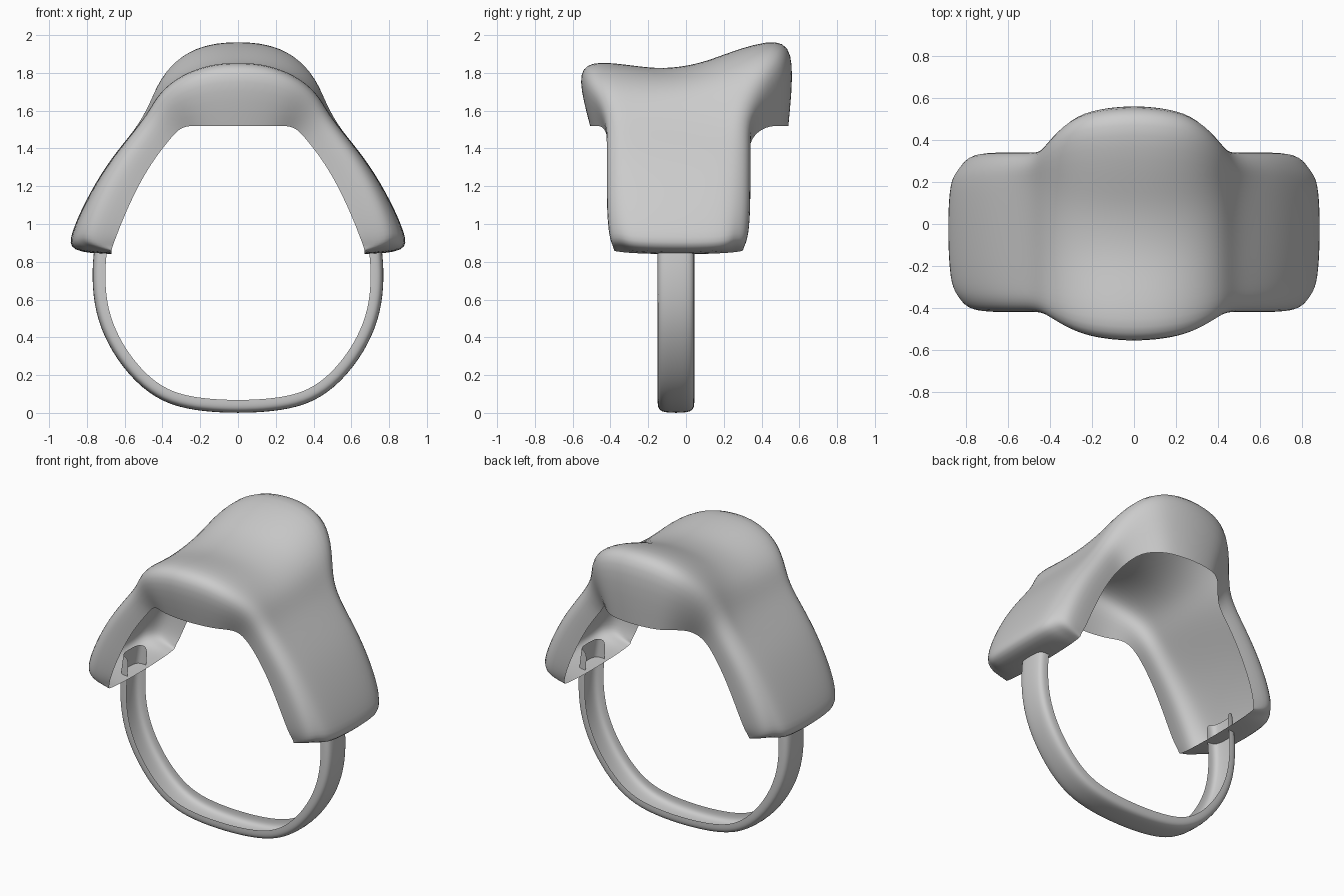
import bpy, bmesh
from mathutils import Vector

if "Cube" in bpy.data.objects:
    bpy.data.objects.remove(bpy.data.objects["Cube"])


def build(name, rows):
    """Skin rows of points (right half), mirror and smooth them."""
    bm = bmesh.new()
    grid = [[bm.verts.new(p) for p in row] for row in rows]
    for a, b in zip(grid, grid[1:]):
        for i in range(len(a) - 1):
            bm.faces.new((a[i], b[i], b[i + 1], a[i + 1]))
    bmesh.ops.recalc_face_normals(bm, faces=bm.faces)
    # outward direction: average normal should point away from the centre
    if sum(f.normal.x * f.calc_area() for f in bm.faces) < 0:
        bmesh.ops.reverse_faces(bm, faces=bm.faces)
    me = bpy.data.meshes.new(name)
    bm.to_mesh(me)
    bm.free()
    me.shade_smooth()
    ob = bpy.data.objects.new(name, me)
    bpy.context.collection.objects.link(ob)
    m = ob.modifiers.new("Mirror", "MIRROR")
    m.use_clip = True
    s = ob.modifiers.new("Smooth", "SUBSURF")
    s.levels = s.render_levels = 2
    return ob


# Saddle stations from the seat centre down to the flap tip:
# x, z front, z middle, z back, y front, y back, rim x, rim z, edge tuck, edge rise
stations = [
    (0.00, 1.87, 1.82, 2.00, -.57, .57, 0.00, 1.52, 0, 0),
    (0.15, 1.86, 1.81, 1.99, -.56, .56, 0.11, 1.52, 0, 0),
    (0.30, 1.80, 1.77, 1.93, -.53, .53, 0.21, 1.52, 0, 0),
    (0.42, 1.70, 1.69, 1.79, -.46, .43, 0.30, 1.52, 0, 0),
    (0.48, 1.58, 1.58, 1.61, -.42, .34, 0.36, 1.45, 0, 0),
    (0.58, 1.46, 1.46, 1.46, -.42, .34, 0.44, 1.35, .01, 0),
    (0.70, 1.31, 1.31, 1.31, -.42, .34, 0.52, 1.22, .02, 0),
    (0.81, 1.12, 1.12, 1.12, -.42, .34, 0.60, 1.05, .03, 0),
    (0.885, .95, .95, .95, -.41, .33, 0.65, 0.92, .05, .02),
    (0.90, .85, .85, .85, -.39, .31, 0.665, 0.88, .06, .04),
]
rows = []
for x, zf, zm, zb, yf, yb, rx, rz, tuck, rise in stations:
    t = max(0, (-yf - .42) / .15)              # 1 at seat centre, 0 on flaps
    ex, er = x - tuck, rise
    row = [(rx, yf + .01 + .05 * t, rz),
           (ex + (rx - ex) * .25, yf - .01, zf + er + (rz - zf - er) * .25)]
    for y, wf, wb, w in ((yf + .05, 1, 0, 1), (-.30, .5, 0, .25), (-.12, 0, 0, 0),
                         (.08, 0, .18, 0), (.22, 0, .5, .25), (yb - .06, 0, 1, 1)):
        z = zm + (zf - zm) * wf + (zb - zm) * wb
        row.append((x - tuck * w, y, z + rise * w))
    row += [(ex + (rx - ex) * .25, yb + .01, zb + er + (rz - zb - er) * .25),
            (rx, yb - .005 - .02 * t, rz)]
    rows.append(row)
# lip folded inward under the flap
rows.append([(.67, y, z) for y, z in
             ((-.385, .86), (-.37, .855), (-.33, .85), (-.27, .845), (-.12, .84),
              (.06, .84), (.19, .845), (.25, .85), (.29, .855), (.305, .86))])
build("saddle", rows)

# Girth strap: open channel section swept along a U path
path = [Vector((x, 0, z)) for x, z in
        ((0, 0), (.18, .008), (.36, .04), (.51, .13), (.64, .28),
         (.73, .45), (.768, .62), (.77, .80), (.745, .97))]
section = [(-.097, .066), (-.097, .02), (-.07, 0), (0, -.003),
           (.07, 0), (.097, .02), (.097, .066)]
rows = []
for i, p in enumerate(path):
    d = (path[min(i + 1, len(path) - 1)] - path[max(i - 1, 0)]).normalized()
    inward = Vector((-d.z, 0, d.x)) if i else Vector((0, 0, 1))
    rows.append([p + inward * h + Vector((0, y - .053, 0)) for y, h in section])
build("girth_strap", rows)
